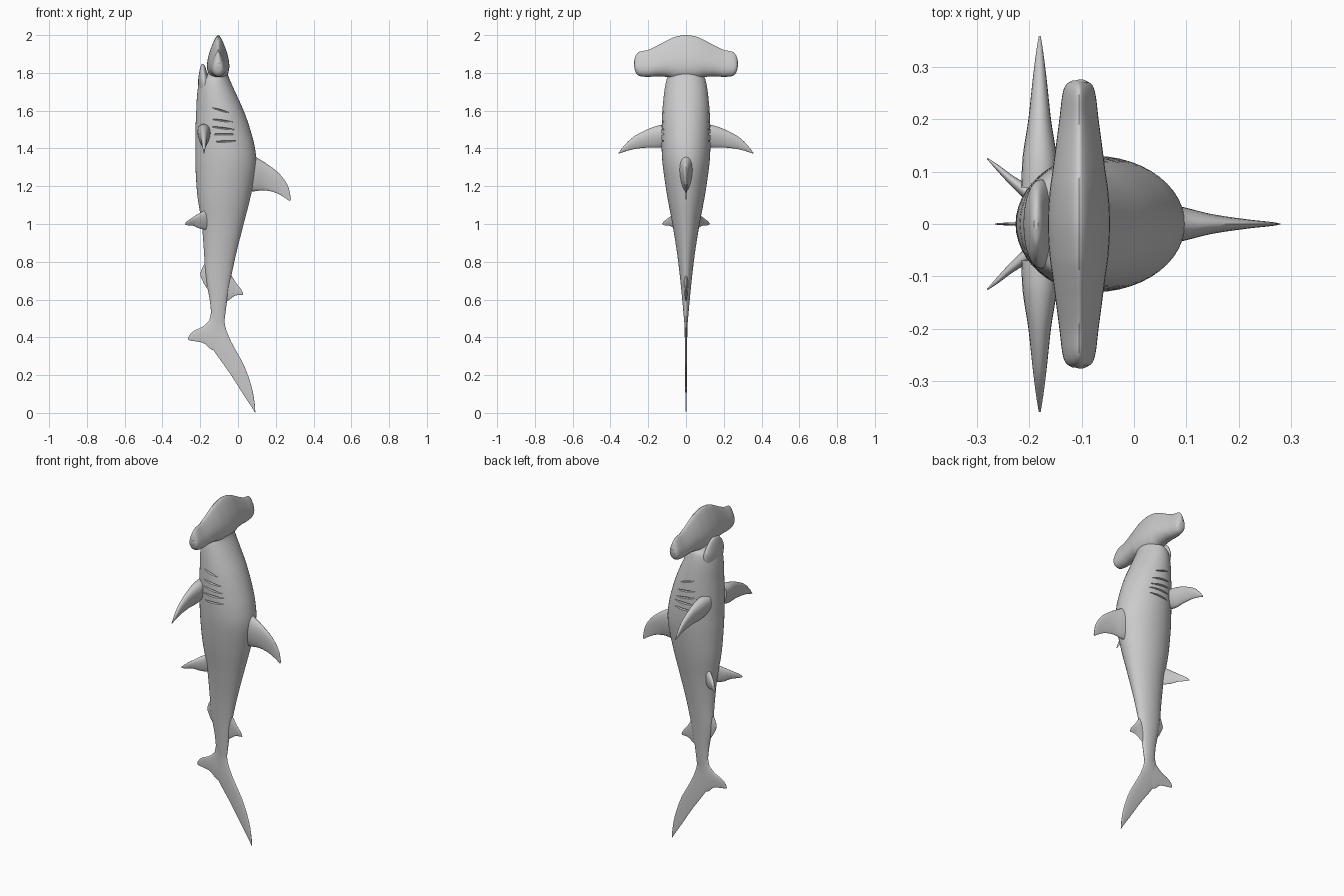
import bpy
import bmesh
import math
from mathutils import Vector

cube = bpy.data.objects.get("Cube")
if cube:
    bpy.data.objects.remove(cube, do_unlink=True)

GREY = (0.6, 0.6, 0.6, 1.0)
skin = bpy.data.materials.new("grey_skin")
skin.use_nodes = True
skin.diffuse_color = GREY
skin.node_tree.nodes["Principled BSDF"].inputs["Base Color"].default_value = GREY


def spline(rows, steps):
    """Catmull-Rom interpolation through rows of numbers."""
    out = []
    for i in range(len(rows) - 1):
        a, b = rows[max(i - 1, 0)], rows[i]
        c, d = rows[i + 1], rows[min(i + 2, len(rows) - 1)]
        for s in range(steps):
            t = s / steps
            out.append([q + 0.5 * t * (r - p + t * (2 * p - 5 * q + 4 * r - w
                        + t * (3 * (q - r) + w - p)))
                        for p, q, r, w in zip(a, b, c, d)])
    return out + [list(rows[-1])]


def loft(name, shells, sides=32, steps=6, taper=0.0):
    """Skin smooth shells; each station is centre, long axis, short axis."""
    bm = bmesh.new()
    for stations in shells:
        rings = []
        for row in spline([[*c, *a, *b] for c, a, b in stations], steps):
            c, a, b = Vector(row[:3]), Vector(row[3:6]), Vector(row[6:])
            ring = []
            for k in range(sides):
                t = math.tau * k / sides
                ring.append(bm.verts.new(
                    c + a * math.cos(t) + b * math.sin(t) * (1 + taper * math.cos(t))))
            rings.append(ring)
        for lo, hi in zip(rings, rings[1:]):
            for k in range(sides):
                n = (k + 1) % sides
                bm.faces.new((lo[k], lo[n], hi[n], hi[k]))
        bm.faces.new(rings[0])
        bm.faces.new(rings[-1])
    bmesh.ops.recalc_face_normals(bm, faces=bm.faces)
    mesh = bpy.data.meshes.new(name)
    bm.to_mesh(mesh)
    bm.free()
    mesh.materials.append(skin)
    obj = bpy.data.objects.new(name, mesh)
    bpy.context.collection.objects.link(obj)
    return obj


def trunk(rows):
    """Stations up z from height, belly x, back x and half width."""
    return [(((lo + hi) / 2, 0, z), ((hi - lo) / 2, 0, 0), (0, w, 0))
            for z, lo, hi, w in rows]


def fin(name, rows, normal):
    """Fin from rows of leading point, trailing point, half thickness."""
    stations = []
    for lead, trail, h in rows:
        l, t = Vector(lead), Vector(trail)
        stations.append(((l + t) / 2, (l - t) / 2, Vector(normal).normalized() * h))
    return loft(name, [stations], sides=24, taper=0.3)


def flat_fin(name, rows):
    """Fin in the middle plane; rows hold x, z pairs."""
    return fin(name, [((lx, 0, lz), (tx, 0, tz), h) for lx, lz, tx, tz, h in rows],
               (0, 1, 0))


# Body, from tail root to inside the head
BODY = [
    (0.42, -0.135, -0.08, 0.004), (0.5, -0.14, -0.07, 0.011),
    (0.6, -0.15, -0.057, 0.02), (0.72, -0.172, -0.036, 0.032),
    (0.85, -0.18, -0.008, 0.048), (1.0, -0.192, 0.03, 0.072),
    (1.15, -0.215, 0.068, 0.1), (1.3, -0.225, 0.096, 0.122),
    (1.4, -0.226, 0.09, 0.129), (1.5, -0.225, 0.065, 0.129),
    (1.6, -0.221, 0.03, 0.125), (1.7, -0.215, -0.015, 0.115),
    (1.76, -0.2, -0.042, 0.104), (1.79, -0.165, -0.053, 0.09),
    (1.84, -0.15, -0.065, 0.07), (1.9, -0.125, -0.085, 0.03),
]
body = loft("body", [trunk(BODY)], sides=48)


def flank(x, z):
    """Half width of the body at x, z."""
    for p, q in zip(BODY, BODY[1:]):
        if p[0] <= z <= q[0]:
            t = (z - p[0]) / (q[0] - p[0])
            _, lo, hi, w = [a + (b - a) * t for a, b in zip(p, q)]
            u = (2 * x - lo - hi) / (hi - lo)
            return w * math.sqrt(max(0, 1 - u * u))
    return 0


# Gill slits, cut into both flanks
slits = []
for x0, z0, x1, z1 in [(-0.135, 1.615, -0.05, 1.59), (-0.14, 1.555, -0.03, 1.54),
                       (-0.14, 1.515, -0.02, 1.5), (-0.14, 1.475, -0.01, 1.475),
                       (-0.13, 1.435, -0.01, 1.44)]:
    for side in (-1, 1):
        path = []
        for k in range(6):
            t = k / 5
            x, z = x0 + (x1 - x0) * t, z0 + (z1 - z0) * t
            r = 0.3 + 0.7 * math.sin(math.pi * t)
            path.append(((x, side * flank(x, z), z), (0, 0, 0.005 * r), (0, 0.009 * r, 0)))
        slits.append(path)
cutter = loft("gill_cutter", slits, sides=10, steps=2)
cutter.hide_render = True
cut = body.modifiers.new("gills", "BOOLEAN")
cut.operation = "DIFFERENCE"
cut.solver = "EXACT"
cut.object = cutter
bpy.context.view_layer.objects.active = body
bpy.ops.object.modifier_apply(modifier=cut.name)
bpy.data.objects.remove(cutter, do_unlink=True)

# Lower jaw, standing free of the head
loft("lower_jaw", [trunk([
    (1.66, -0.205, -0.11, 0.075), (1.75, -0.211, -0.145, 0.085),
    (1.8, -0.206, -0.163, 0.07), (1.835, -0.198, -0.174, 0.04),
    (1.847, -0.191, -0.183, 0.01)])])

# Hammer head, lofted from side to side
half = [(0.0, 1.76, 2.0, 0.054), (0.06, 1.766, 1.99, 0.051), (0.1, 1.778, 1.972, 0.046),
        (0.15, 1.782, 1.945, 0.04), (0.2, 1.779, 1.922, 0.034),
        (0.245, 1.783, 1.912, 0.029), (0.265, 1.8, 1.893, 0.023),
        (0.274, 1.83, 1.865, 0.011)]
full = [(-y, lo, hi, w) for y, lo, hi, w in half[:0:-1]] + half
loft("hammer_head", [[((-0.105, y, (lo + hi) / 2), (0, 0, (hi - lo) / 2), (w, 0, 0))
                      for y, lo, hi, w in full]], taper=-0.5)

for side, label in ((1, "back"), (-1, "front")):
    # Eyes on the head tips
    bpy.ops.mesh.primitive_uv_sphere_add(segments=16, ring_count=10, radius=0.013,
                                         location=(-0.102, side * 0.27, 1.855))
    eye = bpy.context.object
    eye.name = label + "_eye"
    eye.scale.y = 0.45
    eye.data.materials.append(skin)

    # Pectoral fins
    fin(label + "_pectoral_fin", [
        ((-0.18, side * y, zl), (-0.18, side * y2, zt), h)
        for y, zl, y2, zt, h in [
            (0.07, 1.53, 0.07, 1.42, 0.034), (0.13, 1.525, 0.13, 1.405, 0.031),
            (0.2, 1.503, 0.195, 1.405, 0.021), (0.28, 1.46, 0.265, 1.398, 0.013),
            (0.33, 1.412, 0.315, 1.386, 0.007), (0.359, 1.373, 0.354, 1.373, 0.002)]],
        (1, 0, 0))

    # Pelvic fins
    fin(label + "_pelvic_fin", [
        ((x, side * y, zl), (x, side * y, zt), h)
        for x, y, zl, zt, h in [
            (-0.16, 0.03, 1.08, 0.97, 0.016), (-0.2, 0.058, 1.06, 0.975, 0.013),
            (-0.235, 0.085, 1.038, 0.99, 0.008), (-0.265, 0.112, 1.018, 0.993, 0.004),
            (-0.28, 0.125, 1.003, 0.997, 0.001)]],
        (0.6, -0.8 * side * -1, 0))

# Fins along the middle plane
flat_fin("dorsal_fin", [
    (0.04, 1.4, 0.02, 1.17, 0.045), (0.1, 1.352, 0.085, 1.173, 0.031),
    (0.155, 1.317, 0.14, 1.178, 0.018), (0.22, 1.265, 0.2, 1.165, 0.009),
    (0.265, 1.2, 0.25, 1.138, 0.004), (0.28, 1.13, 0.273, 1.12, 0.001)])
flat_fin("second_dorsal_fin", [
    (-0.07, 0.77, -0.09, 0.57, 0.014), (-0.034, 0.725, -0.045, 0.6, 0.009),
    (-0.008, 0.685, -0.015, 0.62, 0.005), (0.018, 0.652, 0.012, 0.624, 0.003),
    (0.028, 0.63, 0.025, 0.624, 0.001)])
flat_fin("anal_fin", [
    (-0.15, 0.82, -0.14, 0.63, 0.014), (-0.182, 0.782, -0.175, 0.675, 0.008),
    (-0.199, 0.74, -0.197, 0.72, 0.002)])
flat_fin("upper_tail_lobe", [
    (-0.072, 0.53, -0.143, 0.53, 0.011), (-0.068, 0.46, -0.165, 0.4, 0.007),
    (-0.035, 0.375, -0.125, 0.325, 0.006), (0.03, 0.255, -0.045, 0.212, 0.005),
    (0.07, 0.145, 0.03, 0.095, 0.004), (0.087, 0.06, 0.068, 0.038, 0.003),
    (0.092, 0.002, 0.088, 0.004, 0.001)])
flat_fin("lower_tail_lobe", [
    (-0.1, 0.51, -0.09, 0.33, 0.007), (-0.145, 0.493, -0.14, 0.335, 0.006),
    (-0.185, 0.458, -0.18, 0.368, 0.005), (-0.235, 0.433, -0.225, 0.379, 0.003),
    (-0.258, 0.41, -0.25, 0.382, 0.002), (-0.265, 0.39, -0.262, 0.387, 0.001)])

# Smooth shading with sharp slit edges
bpy.ops.object.select_all(action="DESELECT")
for obj in bpy.context.collection.objects:
    if obj.type == "MESH" and skin.name in obj.data.materials:
        obj.select_set(True)
        bpy.context.view_layer.objects.active = obj
bpy.ops.object.shade_smooth_by_angle(angle=math.radians(40))
